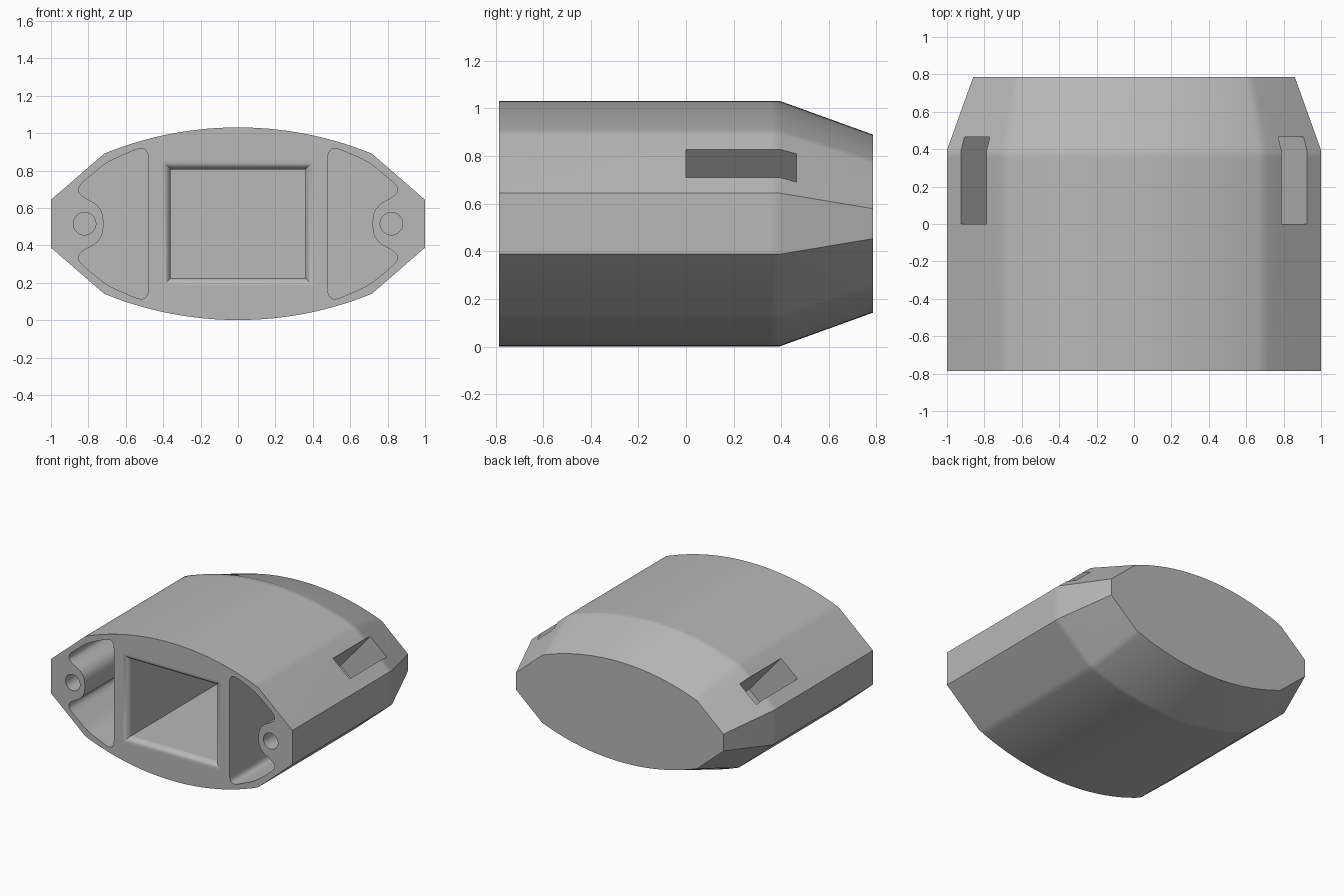
import bpy, bmesh
from math import sin, cos, pi, asin
from mathutils import Vector, Matrix

old = bpy.data.objects.get("Cube")
if old:
    bpy.data.objects.remove(old, do_unlink=True)

MID = 0.516      # height of the long axis
FRONT, BEND, BACK = -0.785, 0.395, 0.785

grey = bpy.data.materials.new("neutral_grey")
grey.use_nodes = True
colour = (0.48, 0.48, 0.48, 1)
grey.diffuse_color = colour
grey.node_tree.nodes["Principled BSDF"].inputs["Base Color"].default_value = colour


def loft(name, rings):
    """Closed solid through rings given as (y, [(x, z), ...])."""
    bm = bmesh.new()
    loops = [[bm.verts.new((x, y, MID + z)) for x, z in pts] for y, pts in rings]
    n = len(loops[0])
    for a, b in zip(loops, loops[1:]):
        for i in range(n):
            j = (i + 1) % n
            bm.faces.new((a[i], a[j], b[j], b[i]))
    bm.faces.new(loops[0])
    bm.faces.new(loops[-1])
    bmesh.ops.recalc_face_normals(bm, faces=bm.faces)
    mesh = bpy.data.meshes.new(name)
    bm.to_mesh(mesh)
    bm.free()
    mesh.materials.append(grey)
    obj = bpy.data.objects.new(name, mesh)
    bpy.context.collection.objects.link(obj)
    return obj


def shell_profile(width, side, cx, cz, top, steps=28):
    """Arched top and bottom, sloped shoulders and short flat sides."""
    sag = top - cz
    radius = (cx * cx + sag * sag) / (2 * sag)
    half = asin(cx / radius)
    arc = []
    for i in range(steps + 1):
        a = half * (1 - 2 * i / steps)
        arc.append((radius * sin(a), top - radius + radius * cos(a)))
    upper = [(width, side)] + arc + [(-width, side)]
    return upper + [(-x, -z) for x, z in upper]


def rounded(corners, steps=8):
    """Round each (x, z, reach) corner of a polygon."""
    out = []
    for i, (x, z, reach) in enumerate(corners):
        p = Vector((x, z))
        before = Vector(corners[i - 1][:2])
        after = Vector(corners[(i + 1) % len(corners)][:2])
        a = p + (before - p).normalized() * reach
        b = p + (after - p).normalized() * reach
        for k in range(steps + 1):
            t = k / steps
            q = a * (1 - t) ** 2 + p * 2 * t * (1 - t) + b * t * t
            out.append((q.x, q.y))
    return out


def flip(points, side):
    return [(side * x, z) for x, z in points]


# Housing: straight body with a tapered rear
full = shell_profile(1, 0.128, 0.715, 0.375, 0.515)
small = shell_profile(0.86, 0.063, 0.641, 0.254, 0.374)
body = loft("housing", [(FRONT, full), (BEND - 0.04, full), (BEND, full), (BACK, small)])

# Central bay with a rounded lip
def bay_ring(e):
    w, h = 0.36 + e, 0.29 + e
    return [(w, h), (-w, h), (-w, -h), (w, -h)]

LIP = 0.045
rings = [(FRONT - 0.05, bay_ring(LIP))]
for i in range(9):
    a = i / 8 * pi / 2
    rings.append((FRONT + LIP * (1 - cos(a)), bay_ring(LIP * (1 - sin(a)))))
rings.append((0.4, bay_ring(0)))
cutters = [loft("bay_cutter", rings)]

# Side pockets that wrap around a screw boss
half_pocket = [(0.48, 0.425, 0.08), (0.70, 0.33, 0.06),
               (0.885, 0.175, 0.08), (0.72, 0.085, 0.07)]
pocket = rounded(half_pocket + [(x, -z, r) for x, z, r in reversed(half_pocket)])
hole = [(0.82 + 0.06 * cos(k * pi / 16), 0.06 * sin(k * pi / 16)) for k in range(32)]

# Slots are cut square to the shoulder slope
normal = Vector((0.656, 0.755))
along = Vector((0.755, -0.656))
centre = Vector((0.855, 0.252))
slot = [tuple(centre + along * s + normal * d)
        for s, d in ((-0.09, 0.1), (0.09, 0.1), (0.09, -0.4), (-0.09, -0.4))]

for side, label in ((1, "left"), (-1, "right")):
    for part, shape, start, end in (("pocket", pocket, FRONT - 0.05, -0.05),
                                    ("screw_hole", hole, FRONT - 0.05, -0.2),
                                    ("slot", slot, 0.0, 0.465)):
        pts = flip(shape, side)
        cutters.append(loft(f"{label}_{part}_cutter", [(start, pts), (end, pts)]))

# Cut everything out of the housing
bpy.context.view_layer.objects.active = body
for cutter in cutters:
    mod = body.modifiers.new(cutter.name, "BOOLEAN")
    mod.operation = "DIFFERENCE"
    mod.solver = "EXACT"
    mod.object = cutter
    bpy.ops.object.modifier_apply(modifier=mod.name)
for cutter in cutters:
    bpy.data.objects.remove(cutter, do_unlink=True)

# Smooth curves, crisp edges and flat large faces
bpy.ops.object.select_all(action="DESELECT")
body.select_set(True)
bpy.ops.object.shade_smooth_by_angle(angle=pi / 6)
weighted = body.modifiers.new("even_shading", "WEIGHTED_NORMAL")
weighted.keep_sharp = True
